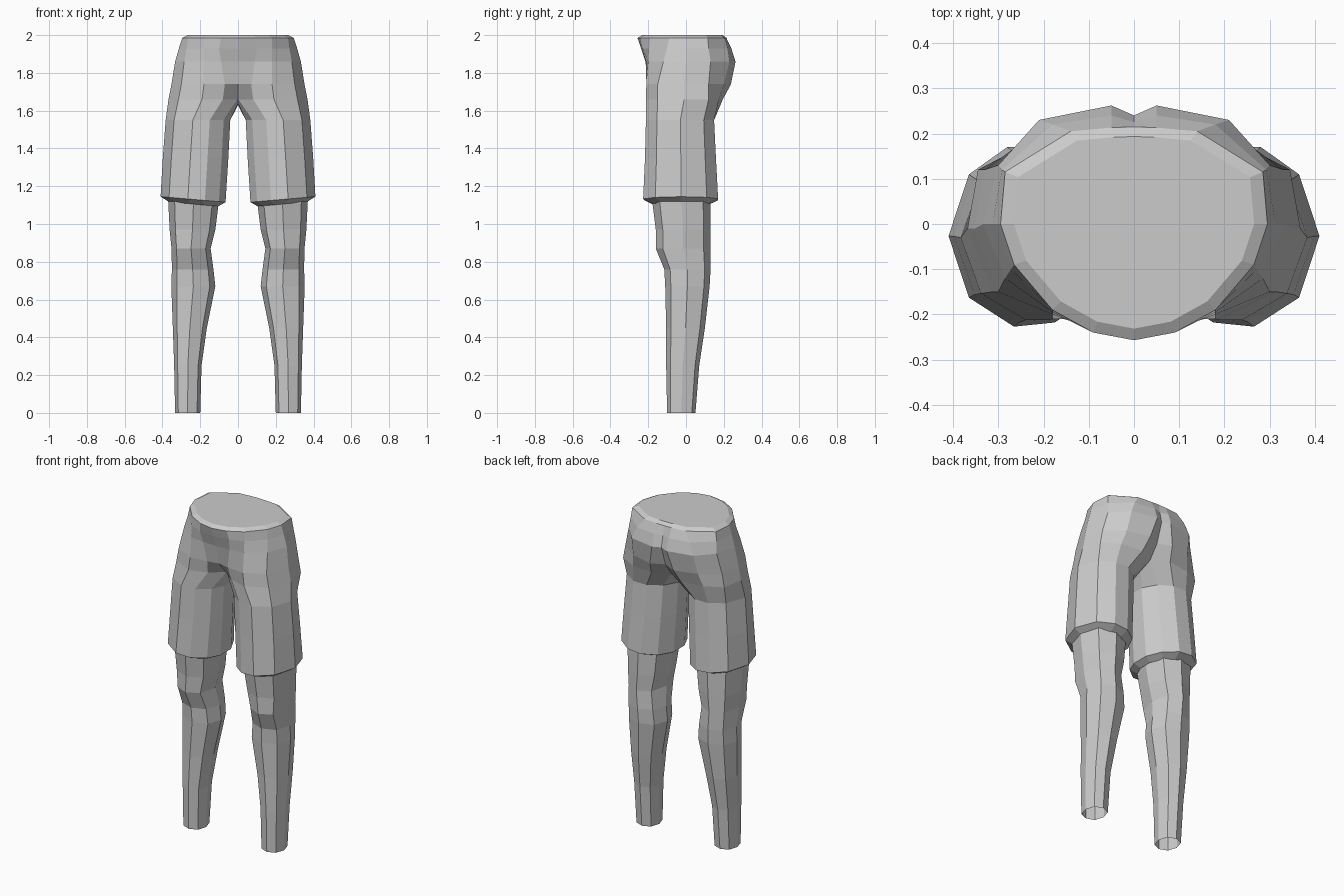
import bpy
import bmesh
from math import sin, cos, radians, copysign

if "Cube" in bpy.data.objects:
    bpy.data.objects.remove(bpy.data.objects["Cube"])

grey = bpy.data.materials.new("plain grey")
grey.use_nodes = True
grey.diffuse_color = (0.6, 0.6, 0.6, 1)
grey.node_tree.nodes["Principled BSDF"].inputs["Base Color"].default_value = grey.diffuse_color


def outline(angles, box, z, tilt=0.0, power=1.0):
    """Rounded cross-section fitted to a box (x0, x1, y0, y1)."""
    x0, x1, y0, y1 = box
    points = []
    for angle in angles:
        c, s = cos(radians(angle)), sin(radians(angle))
        c = copysign(abs(c) ** power, c)
        s = copysign(abs(s) ** power, s)
        points.append(((x0 + x1 + c * (x1 - x0)) / 2,
                       (y0 + y1 + s * (y1 - y0)) / 2,
                       z + tilt * c))
    return points


def bridge(bm, upper, lower, closed):
    """Skin two rings that run counter-clockwise seen from above."""
    n = len(upper)
    for i in range(n if closed else n - 1):
        j = (i + 1) % n
        bm.faces.new((upper[i], lower[i], lower[j], upper[j]))


def add_ring(bm, points):
    return [bm.verts.new(p) for p in points]


def finish(bm, name):
    """Turn the left half into a mirrored, flat shaded object."""
    mesh = bpy.data.meshes.new(name)
    bm.to_mesh(mesh)
    bm.free()
    mesh.materials.append(grey)
    obj = bpy.data.objects.new(name, mesh)
    bpy.context.collection.objects.link(obj)
    mirror = obj.modifiers.new("mirror", 'MIRROR')
    mirror.use_clip = True
    mirror.merge_threshold = 0.001


# Shorts: half outlines run from the front centre round the side to the back centre
waist = [(0, -.257), (.09, -.24), (.18, -.19), (.265, -.09), (.295, 0),
         (.285, .115), (.14, .205), (.05, .213), (0, .215)]
belly = [(0, -.238), (.1, -.23), (.18, -.195), (.272, -.1), (.313, 0),
         (.292, .12), (.18, .22), (.05, .24), (0, .225)]
hips = [(0, -.215), (.09, -.212), (.18, -.2), (.285, -.12), (.333, 0),
        (.3, .13), (.21, .23), (.05, .262), (0, .24)]
seat = [(0, -.185), (.07, -.2), (.18, -.21), (.3, -.15), (.352, -.01),
        (.33, .12), (.22, .2), (.08, .238), (0, .2)]
crotch = [(0, -.11), (.08, -.18), (.19, -.212), (.315, -.15), (.368, -.01),
          (.345, .12), (.24, .175), (.1, .195), (0, .14)]

bm = bmesh.new()
levels = [(waist, 1.985), (belly, 1.93), (hips, 1.86), (seat, 1.74), (crotch, 1.66)]
top = add_ring(bm, [(x * .9, y * .9, 2) for x, y in waist])
bm.faces.new(top)
previous = top
for shape, z in levels:
    current = add_ring(bm, [(x, y, z) for x, y in shape])
    bridge(bm, previous, current, False)
    previous = current

# Trouser legs continue from the crotch ring, closed by two points between the thighs
previous += add_ring(bm, [(0, .06, 1.63), (0, -.04, 1.64)])
thigh_angles = [220, 250, 280, 318, 360, 402, 435, 465, 495, 525, 555]
thigh = [(1.55, 0, (.035, .383, -.215, .155)),
         (1.35, 0, (.045, .398, -.22, .165)),
         (1.13, .015, (.06, .41, -.23, .177)),
         (1.105, .012, (.1, .365, -.18, .125))]
for z, tilt, box in thigh:
    current = add_ring(bm, outline(thigh_angles, box, z, tilt))
    bridge(bm, previous, current, True)
    previous = current
finish(bm, "shorts")

# Lower legs: eight-sided tubes with knee and calf, open at the ankle
leg = [(1.13, (.1, .37, -.18, .13)),
       (.97, (.12, .362, -.16, .13)),
       (.87, (.145, .352, -.16, .13)),
       (.76, (.13, .35, -.115, .13)),
       (.67, (.12, .353, -.11, .125)),
       (.45, (.165, .345, -.105, .1)),
       (.25, (.193, .338, -.105, .07)),
       (0, (.2, .333, -.1, .05))]
bm = bmesh.new()
previous = None
for z, box in leg:
    current = add_ring(bm, outline(range(0, 360, 45), box, z, power=.85))
    if previous:
        bridge(bm, previous, current, True)
    previous = current
finish(bm, "lower_legs")
